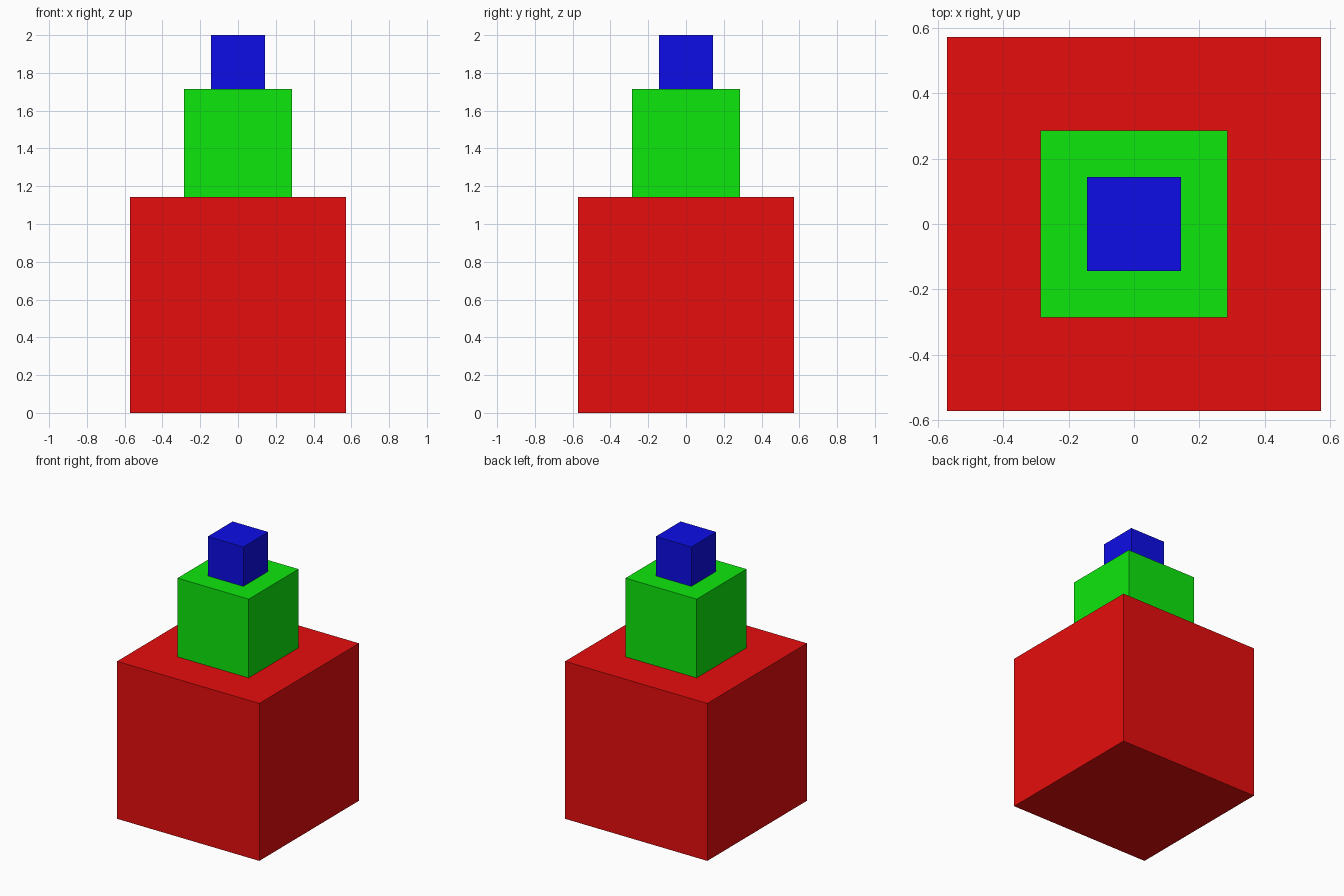
import bpy

if "Cube" in bpy.data.objects:
    bpy.data.objects.remove(bpy.data.objects["Cube"])

UNIT = 2 / 7  # edge of the smallest cube; each cube below doubles in size


def add_cube(name, size, base_z, color):
    bpy.ops.mesh.primitive_cube_add(size=size, location=(0, 0, base_z + size / 2))
    cube = bpy.context.object
    cube.name = name
    mat = bpy.data.materials.new(name + "_color")
    mat.diffuse_color = color
    mat.use_nodes = True
    mat.node_tree.nodes["Principled BSDF"].inputs["Base Color"].default_value = mat.diffuse_color
    cube.data.materials.append(mat)
    return base_z + size


# Stack of three cubes, largest at the bottom
z = 0.0
for name, factor, color in (
    ("bottom_cube", 4, (0.8, 0.004, 0.004, 1)),
    ("middle_cube", 2, (0.004, 0.8, 0.004, 1)),
    ("top_cube", 1, (0.004, 0.004, 0.8, 1)),
):
    z = add_cube(name, UNIT * factor, z, color)
